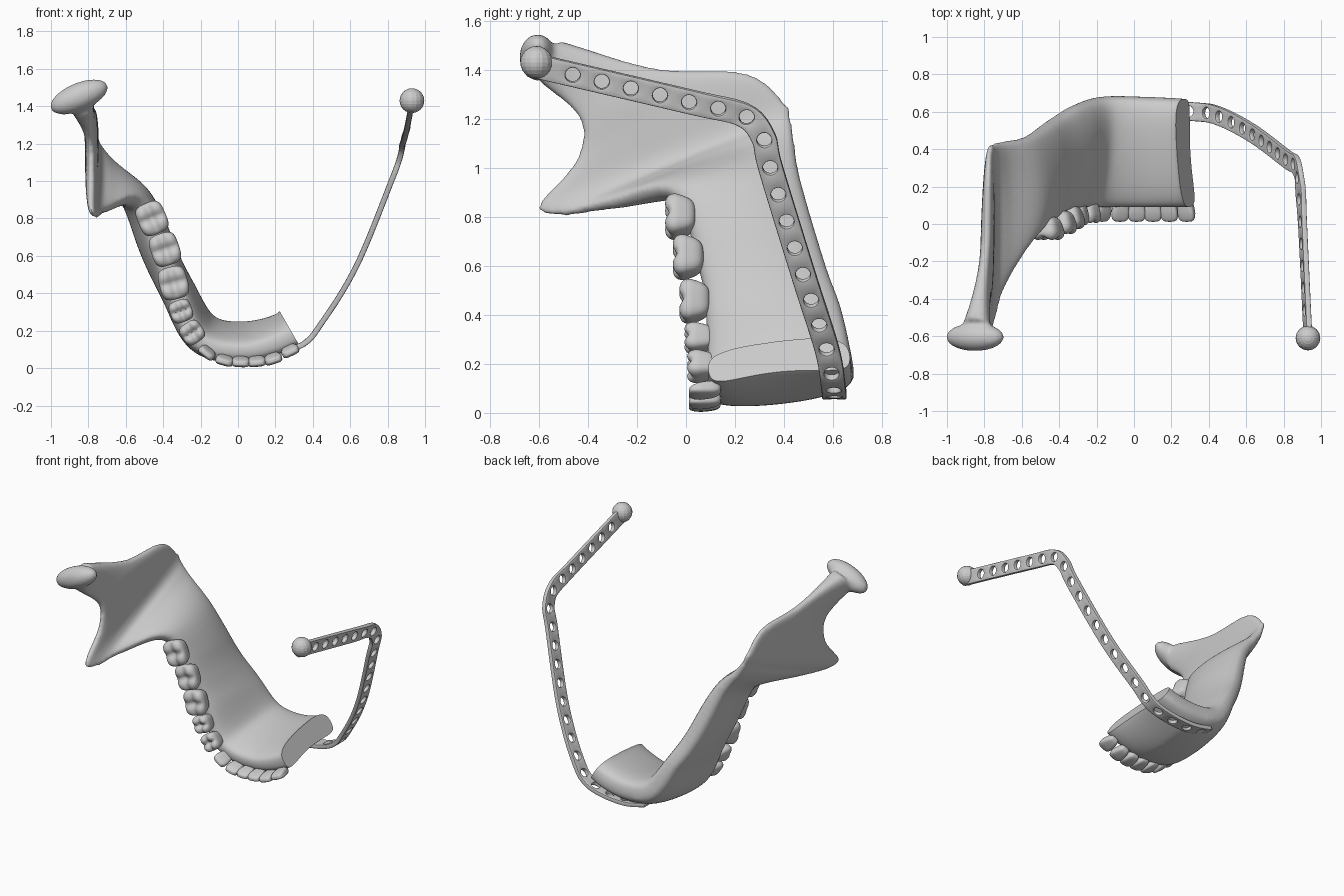
import bpy, bmesh, math
from mathutils import Vector, Matrix

if "Cube" in bpy.data.objects:
    bpy.data.objects.remove(bpy.data.objects["Cube"])


def spline(pts, sub):
    """Smooth curve through points of any dimension."""
    pts = [Vector(p) for p in pts]
    pts = [pts[0] * 2 - pts[1]] + pts + [pts[-1] * 2 - pts[-2]]
    out = []
    for i in range(1, len(pts) - 2):
        a, b, c, d = pts[i - 1:i + 3]
        for k in range(sub):
            t = k / sub
            out.append((b * 2 + (c - a) * t + (a * 2 - b * 5 + c * 4 - d) * t ** 2
                        + (b * 3 - a - c * 3 + d) * t ** 3) * 0.5)
    return out + [pts[-2]]


def add_object(name, bm):
    bmesh.ops.recalc_face_normals(bm, faces=bm.faces)
    me = bpy.data.meshes.new(name)
    bm.to_mesh(me)
    bm.free()
    ob = bpy.data.objects.new(name, me)
    bpy.context.collection.objects.link(ob)
    return ob


def bake(ob):
    dg = bpy.context.evaluated_depsgraph_get()
    me = bpy.data.meshes.new_from_object(ob.evaluated_get(dg))
    ob.modifiers.clear()
    ob.data = me


def smooth(ob, angle=40):
    bpy.ops.object.select_all(action='DESELECT')
    ob.select_set(True)
    bpy.context.view_layer.objects.active = ob
    bpy.ops.object.shade_smooth_by_angle(angle=math.radians(angle))


# Jaw bone: ribs fan from the chin, along the body, to the condyle neck (upper, lower point)
ribs = [
    (.37, .09, .26, .33, .66, .33), (.295, .09, .165, .26, .67, .23),
    (.05, .09, .085, .05, .68, .18), (-.21, .09, .14, -.16, .68, .215),
    (-.335, .08, .41, -.31, .635, .42), (-.405, .05, .59, -.42, .57, .60),
    (-.53, -.06, .885, -.57, .47, .94), (-.70, -.34, .842, -.71, .44, 1.13),
    (-.75, -.51, .805, -.75, .43, 1.20), (-.785, -.605, .845, -.77, .41, 1.26),
    (-.785, -.45, 1.03, -.78, .25, 1.385),
    (-.79, -.435, 1.20, -.795, -.12, 1.405), (-.835, -.60, 1.355, -.845, -.51, 1.515),
]
SUB, RING = 8, 32
body, ramus = Vector((.085, .095, .08)), Vector((.032, .036, .036))
rows = spline(ribs, SUB)
mids = [(Vector(r[0:3]) + Vector(r[3:6])) / 2 for r in rows]
bm = bmesh.new()
loops = []
for i, r in enumerate(rows):
    p, q = Vector(r[0:3]), Vector(r[3:6])
    tangent = mids[min(i + 3, len(mids) - 1)] - mids[max(i - 3, 0)]
    out = tangent.cross(q - p).normalized()
    pos = i / SUB
    # thick body blends to the thin ramus; waisted near the cut, flared at the neck
    thick = body.lerp(ramus, min(1, max(0, (pos - 5.4) / 2.6)))
    chin = min(1, max(0, 4 - pos))
    hollow = max(0, 1 - pos / 2)
    thick = thick * (1 + 1.1 * max(0, pos - 11) ** 2)
    thick += Vector((.03 * hollow, -.05 * hollow, .03 * chin))
    loop = []
    for k in range(RING):
        a = 2 * math.pi * k / RING
        u, s = (1 - math.cos(a)) / 2, math.sin(a)
        bulge = 4 * u * (1 - u)
        th = (thick[0] * (1 - u) * (1 - 2 * u) + thick[1] * bulge + thick[2] * u * (2 * u - 1))
        off = math.copysign(abs(s) ** .6, s) * th - .06 * hollow * bulge
        loop.append(bm.verts.new(p.lerp(q, u) + out * off))
    loops.append(loop)
for a, b in zip(loops, loops[1:]):
    for k in range(RING):
        n = (k + 1) % RING
        bm.faces.new((a[k], a[n], b[n], b[k]))
bm.faces.new(loops[0])
bm.faces.new(loops[-1])
# Condyle head
bmesh.ops.create_uvsphere(
    bm, u_segments=32, v_segments=20, radius=1,
    matrix=Matrix.Translation((-.85, -.605, 1.45)) @ Matrix.Rotation(math.radians(-23), 4, 'Y')
    @ Matrix.Diagonal((.167, .075, .075, 1)))
jaw = add_object("jaw_bone", bm)
m = jaw.modifiers.new("merge", 'REMESH')
m.mode, m.voxel_size = 'VOXEL', .012
m = jaw.modifiers.new("soften", 'SMOOTH')
m.factor, m.iterations = .5, 12
bake(jaw)

# Flat resection cut on the right of the chin
bm = bmesh.new()
bm.from_mesh(jaw.data)
bmesh.ops.bisect_plane(bm, geom=bm.verts[:] + bm.edges[:] + bm.faces[:],
                       plane_co=(.28, 0, .205), plane_no=(.87, 0, .5), clear_outer=True)
bmesh.ops.holes_fill(bm, edges=[e for e in bm.edges if e.is_boundary], sides=0)
bm.to_mesh(jaw.data)
bm.free()
smooth(jaw, 45)

# Teeth: places along the arch (x, z); size grows from front teeth to molars
places = [(.275, .10), (.185, .058), (.10, .044), (.015, .042), (-.07, .05), (-.16, .09),
          (-.245, .19), (-.305, .305), (-.345, .455), (-.39, .635), (-.46, .80)]
for i, (x, z) in enumerate(places):
    a, b = places[max(i - 1, 0)], places[min(i + 1, len(places) - 1)]
    t = Vector((b[0] - a[0], 0, b[1] - a[1])).normalized()
    out = Vector((-t.z, 0, t.x))
    front, height = i < 6, .065
    ln, wd = (.048, .04) if front else (.06, .06) if i < 8 else (.088, .077)
    top = .012 if front else -.09 * ((i - 6) / 4) ** 1.5
    bm = bmesh.new()
    bmesh.ops.create_cube(bm, size=2)
    bmesh.ops.subdivide_edges(bm, edges=bm.edges[:], cuts=11, use_grid_fill=True)
    for v in bm.verts:
        c = v.co / sum(abs(k) ** 3.6 for k in v.co) ** (1 / 3.6)
        up = (c.z + 1) / 2
        neck = .72 + .28 * min(1, up * 1.6)
        h, l, w = c.z, c.x * ln * neck, c.y * wd * neck
        if front:  # chisel edge
            w = w * (1 - .55 * up) + wd * .45 * up
        elif h > .4:  # crossed grooves leave four cusps
            groove = math.exp(-(c.x / .25) ** 2) + math.exp(-(c.y / .3) ** 2)
            h -= .3 * groove * (h - .4) / .6
        v.co = Vector((x, top + height * (1 - h), z)) + t * l + out * w
    smooth(add_object(f"tooth_{i + 1}", bm), 60)

# Fixation plate: ribbon of cells, each with a round screw hole
path = spline([
    (.93, -.61, 1.415), (.90, .02, 1.268), (.885, .235, 1.215), (.865, .315, 1.125),
    (.82, .345, 1.0), (.64, .48, .56), (.46, .575, .26), (.325, .60, .115),
    (.05, .605, .07), (-.20, .60, .12)], 16)
dist = [0]
for a, b in zip(path, path[1:]):
    dist.append(dist[-1] + (b - a).length)


def along(s):
    i = next((k for k in range(1, len(dist)) if dist[k] >= s), len(dist) - 1)
    return path[i - 1].lerp(path[i], (s - dist[i - 1]) / (dist[i] - dist[i - 1]))


def ribbon(s, w):
    t = (along(s + .03) - along(s - .03)).normalized()
    out = Vector((-t.z, 0, t.x)).normalized()
    return along(s) + t.cross(out).normalized() * w


STEP, HALF, HOLE, N = .122, .05, .03, 24
bm = bmesh.new()
for c in range(int((dist[-1] - .1) / STEP) + 1):
    mid = .03 + c * STEP
    rim, edge = [], []
    for k in range(N):
        x, y = math.cos(2 * math.pi * k / N), math.sin(2 * math.pi * k / N)
        big = max(abs(x), abs(y))
        rim.append(bm.verts.new(ribbon(mid + x * HOLE, y * HOLE)))
        edge.append(bm.verts.new(ribbon(mid + x / big * STEP / 2, y / big * HALF)))
    for k in range(N):
        n = (k + 1) % N
        bm.faces.new((rim[k], edge[k], edge[n], rim[n]))
    if c == 0:  # no hole inside the ball
        bm.faces.new(rim)
bmesh.ops.remove_doubles(bm, verts=bm.verts, dist=.001)
plate = add_object("fixation_plate", bm)
m = plate.modifiers.new("thickness", 'SOLIDIFY')
m.thickness, m.offset = .03, 0
m = plate.modifiers.new("rounded_edges", 'BEVEL')
m.width, m.segments, m.limit_method = .006, 2, 'ANGLE'
m.angle_limit = math.radians(50)
bake(plate)
smooth(plate, 40)

# Ball at the end of the plate
bm = bmesh.new()
bmesh.ops.create_uvsphere(bm, u_segments=16, v_segments=12, radius=.066,
                          matrix=Matrix.Translation((.93, -.61, 1.43)))
add_object("ball_joint", bm)
